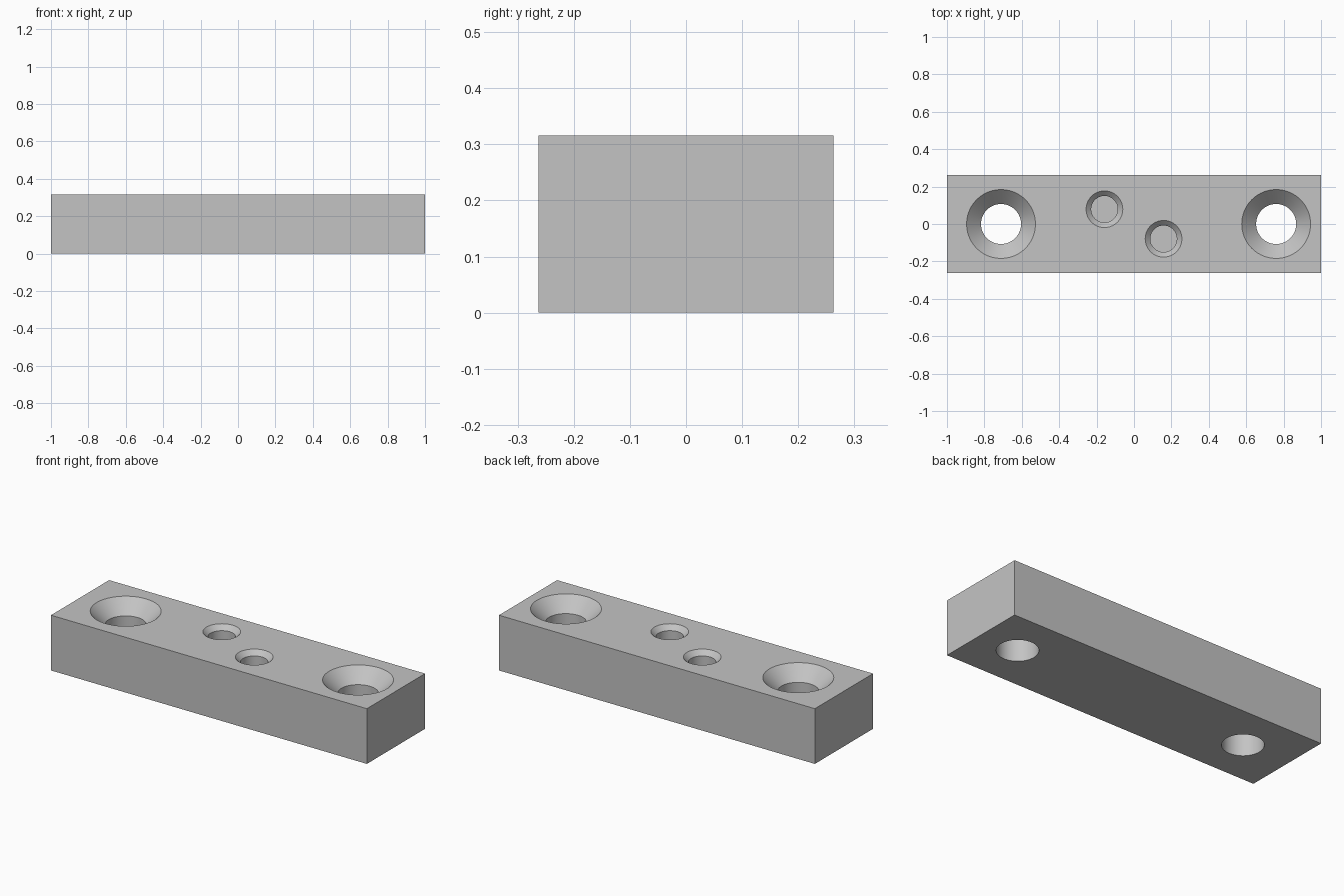
import bpy
import bmesh
from math import radians, tau
from mathutils import Matrix, Vector

if "Cube" in bpy.data.objects:
    bpy.data.objects.remove(bpy.data.objects["Cube"], do_unlink=True)

LENGTH, WIDTH, HEIGHT = 2.0, 0.526, 0.316
SEGMENTS = 96

# Plain grey metal
metal = bpy.data.materials.new("grey_metal")
metal.use_nodes = True
grey = (0.55, 0.55, 0.55, 1.0)
metal.diffuse_color = grey
metal.node_tree.nodes["Principled BSDF"].inputs["Base Color"].default_value = grey


def add_object(name, bm):
    bmesh.ops.recalc_face_normals(bm, faces=bm.faces)
    mesh = bpy.data.meshes.new(name)
    bm.to_mesh(mesh)
    bm.free()
    mesh.materials.append(metal)
    obj = bpy.data.objects.new(name, mesh)
    bpy.context.collection.objects.link(obj)
    return obj


def lathe(name, profile, x, y):
    """Closed solid turned from (radius, z) points about a vertical axis."""
    bm = bmesh.new()
    verts = [bm.verts.new((r, 0, z)) for r, z in profile]
    edges = [bm.edges.new(pair) for pair in zip(verts, verts[1:])]
    bmesh.ops.spin(bm, geom=verts + edges, cent=(0, 0, 0), axis=(0, 0, 1),
                   angle=tau, steps=SEGMENTS, use_merge=True)
    bmesh.ops.remove_doubles(bm, verts=bm.verts, dist=1e-5)
    bmesh.ops.holes_fill(bm, edges=bm.edges, sides=0)
    bmesh.ops.translate(bm, verts=bm.verts, vec=(x, y, 0))
    return add_object(name, bm)


def cut_hole(body, name, x, y, bore, rim, floor):
    """Bore with a 45 degree countersink at the top face."""
    neck = HEIGHT - (rim - bore)
    profile = [(bore, floor), (bore, neck), (rim, HEIGHT), (rim, HEIGHT + 0.1)]
    cutter = lathe(name, profile, x, y)
    cutter.hide_render = True
    mod = body.modifiers.new(name, "BOOLEAN")
    mod.operation = "DIFFERENCE"
    mod.solver = "EXACT"
    mod.object = cutter
    bpy.ops.object.modifier_apply(modifier=mod.name)
    bpy.data.objects.remove(cutter, do_unlink=True)


# Rectangular bar
bm = bmesh.new()
bmesh.ops.create_cube(bm, size=1, matrix=Matrix.Translation((0, 0, HEIGHT / 2))
                      @ Matrix.Diagonal(Vector((LENGTH, WIDTH, HEIGHT, 1))))
bar = add_object("mounting_bar", bm)
bpy.context.view_layer.objects.active = bar
bar.select_set(True)

# Countersunk through holes near the ends
for x in (-0.711, 0.76):
    cut_hole(bar, "screw_hole", x, 0, bore=0.107, rim=0.184, floor=-0.1)

# Blind holes on a diagonal about the middle
for side in (-1, 1):
    cut_hole(bar, "blind_hole", side * 0.158, side * -0.079,
             bore=0.071, rim=0.098, floor=0.06)

bpy.ops.object.shade_smooth_by_angle(angle=radians(30))
